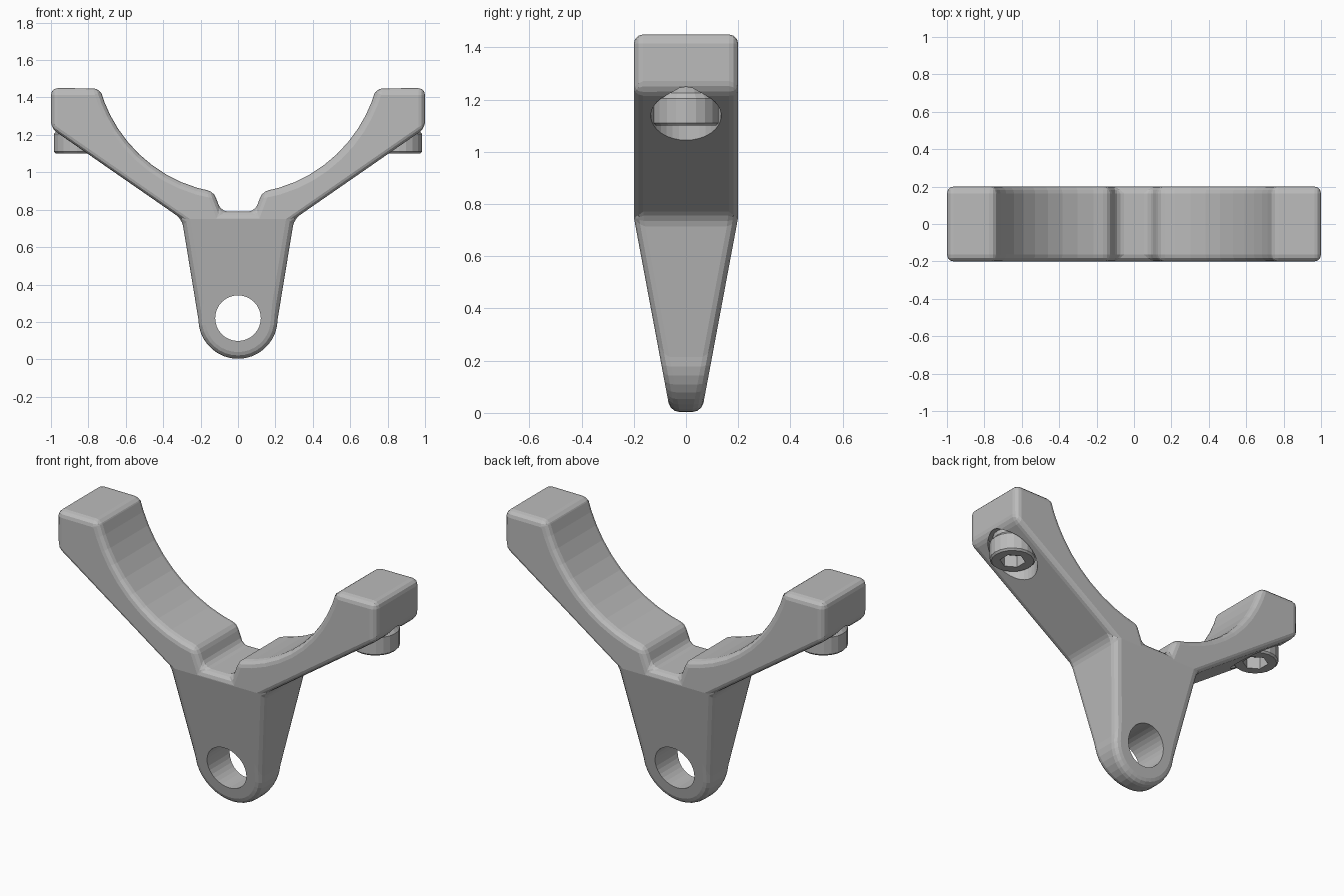
import bpy, bmesh
from math import sin, cos, pi, sqrt
from mathutils import Matrix

if "Cube" in bpy.data.objects:
    bpy.data.objects.remove(bpy.data.objects["Cube"], do_unlink=True)

grey = bpy.data.materials.new("grey metal")
grey.use_nodes = True
GREY = (0.5, 0.5, 0.5, 1)
grey.diffuse_color = GREY
grey.node_tree.nodes["Principled BSDF"].inputs["Base Color"].default_value = GREY


def add_object(name, bm):
    mesh = bpy.data.meshes.new(name)
    bmesh.ops.recalc_face_normals(bm, faces=bm.faces[:])
    bm.to_mesh(mesh)
    bm.free()
    mesh.materials.append(grey)
    obj = bpy.data.objects.new(name, mesh)
    bpy.context.scene.collection.objects.link(obj)
    return obj


def cylinder(name, radius, depth, center, sides, axis="Z"):
    bm = bmesh.new()
    turn = Matrix.Rotation(pi / 2, 4, "X") if axis == "Y" else Matrix()
    bmesh.ops.create_cone(bm, cap_ends=True, segments=sides, radius1=radius,
                          radius2=radius, depth=depth,
                          matrix=Matrix.Translation(center) @ turn)
    return add_object(name, bm)


def apply_modifiers(obj):
    graph = bpy.context.evaluated_depsgraph_get()
    mesh = bpy.data.meshes.new_from_object(obj.evaluated_get(graph))
    obj.modifiers.clear()
    obj.data = mesh


def cut(obj, cutter):
    mod = obj.modifiers.new("cut", "BOOLEAN")
    mod.operation = "DIFFERENCE"
    mod.solver = "EXACT"
    mod.object = cutter
    apply_modifiers(obj)
    bpy.data.objects.remove(cutter, do_unlink=True)


# Bracket outline, right half from the notch floor round to the eye
BEND, HALF = 0.75, 0.2
CZ, R = 1.65, 0.765
half = [(0.09, 0.79)]
for i in range(12):
    x = 0.13 + (0.738 - 0.13) * sin(pi / 2 * i / 11)
    half.append((x, CZ - sqrt(R * R - x * x)))
half += [(1.0, 1.45), (1.0, 1.235), (0.30, BEND)]
half += [(0.212 * cos(a), 0.215 - 0.212 * sin(a))
         for a in [pi / 2 * i / 9 for i in range(9)]]
outline = half + [(0, 0.003)] + [(-x, z) for x, z in reversed(half)]

# Y-shaped bracket body, with the leg tapering below the bend
bm = bmesh.new()
face = bm.faces.new([bm.verts.new((x, -HALF, z)) for x, z in outline])
ext = bmesh.ops.extrude_face_region(bm, geom=[face])
moved = [g for g in ext["geom"] if isinstance(g, bmesh.types.BMVert)]
bmesh.ops.translate(bm, verts=moved, vec=(0, 2 * HALF, 0))
bmesh.ops.bisect_plane(bm, geom=bm.verts[:] + bm.edges[:] + bm.faces[:],
                       plane_co=(0, 0, BEND), plane_no=(0, 0, 1), dist=0.0001)
for v in bm.verts:
    if v.co.z < BEND:
        width = HALF - 0.187 * (BEND - v.co.z)
        v.co.y = width if v.co.y > 0 else -width
bracket = add_object("bracket", bm)
bevel = bracket.modifiers.new("rounded edges", "BEVEL")
bevel.width = 0.036
bevel.segments = 3
bevel.limit_method = "ANGLE"
bevel.angle_limit = 0.5
bevel.use_clamp_overlap = False
apply_modifiers(bracket)

# Pivot eye and the bolt recesses under the arms
cut(bracket, cylinder("eye_cutter", 0.122, 1, (0, 0, 0.22), 32, "Y"))
BOLT_X = 0.86
for side in (-1, 1):
    cut(bracket, cylinder("recess_cutter", 0.135, 0.5,
                          (side * BOLT_X, 0, 1.0), 32))

# Socket-head bolts, turned from a profile
profile = [(0, 1.10), (0.115, 1.10), (0.125, 1.11), (0.125, 1.205),
           (0.107, 1.225), (0.107, 1.26), (0, 1.26)]
for side, label in ((1, "left"), (-1, "right")):
    bm = bmesh.new()
    verts = [bm.verts.new((r, 0, z)) for r, z in profile]
    edges = [bm.edges.new(pair) for pair in zip(verts, verts[1:])]
    bmesh.ops.spin(bm, geom=verts + edges, cent=(0, 0, 0), axis=(0, 0, 1),
                   angle=2 * pi, steps=20, use_duplicate=False)
    bmesh.ops.remove_doubles(bm, verts=bm.verts[:], dist=0.0005)
    bmesh.ops.translate(bm, verts=bm.verts[:], vec=(side * BOLT_X, 0, 0))
    bolt = add_object(label + "_bolt", bm)
    cut(bolt, cylinder("hex_cutter", 0.07, 0.14, (side * BOLT_X, 0, 1.10), 6))
